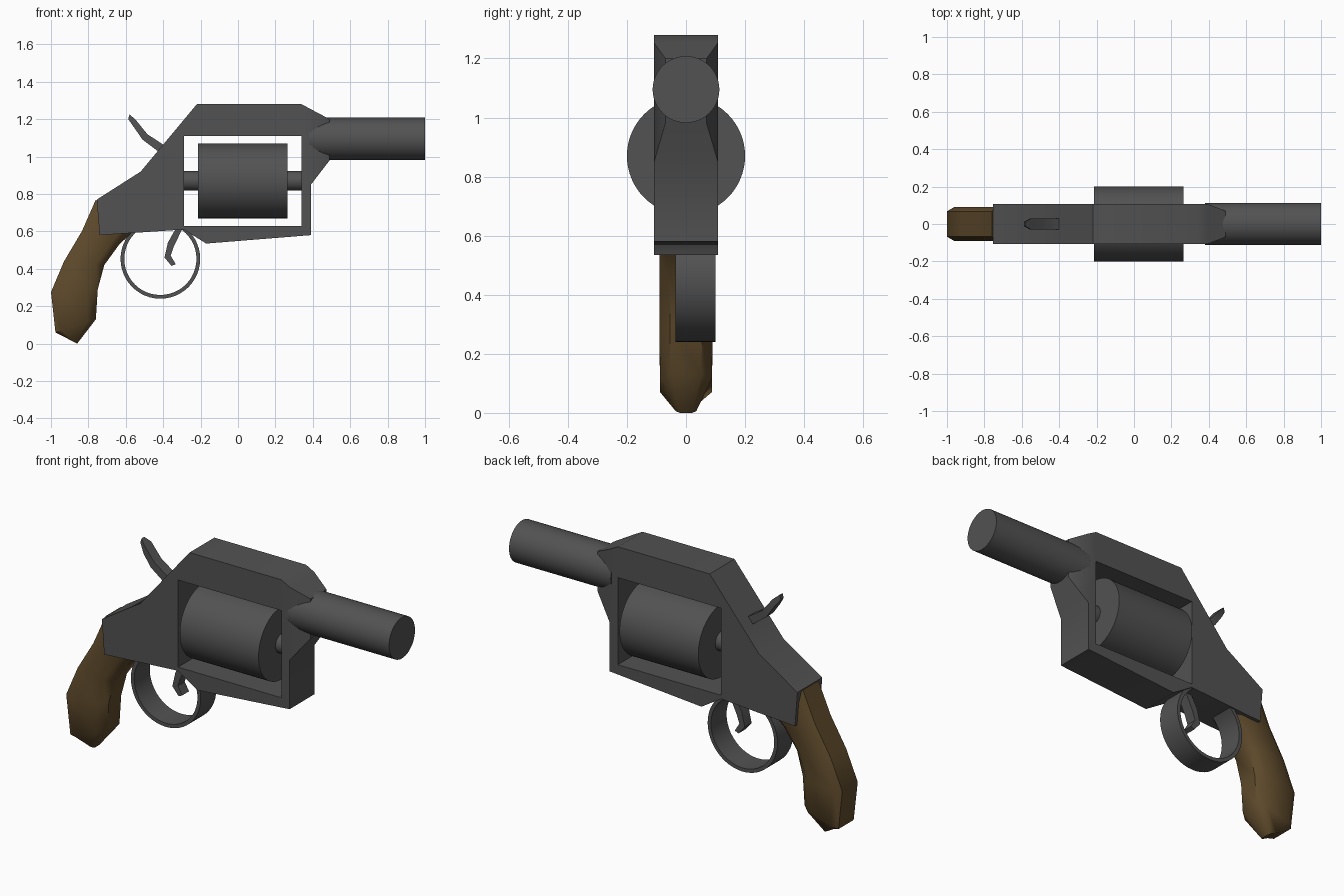
import bpy, bmesh, math

if "Cube" in bpy.data.objects:
    bpy.data.objects.remove(bpy.data.objects["Cube"])


def material(name, rgb):
    m = bpy.data.materials.new(name)
    m.diffuse_color = (*rgb, 1)
    m.use_nodes = True
    m.node_tree.nodes["Principled BSDF"].inputs["Base Color"].default_value = m.diffuse_color
    return m


METAL = material("dark_metal", (0.085, 0.085, 0.085))
WOOD = material("brown_wood", (0.115, 0.07, 0.025))


def finish(ob, mat, angle):
    ob.data.materials.append(mat)
    bpy.ops.object.select_all(action='DESELECT')
    ob.select_set(True)
    bpy.context.view_layer.objects.active = ob
    bpy.ops.object.shade_smooth_by_angle(angle=math.radians(angle))
    return ob


def from_bmesh(name, bm, mat, angle=40):
    bmesh.ops.recalc_face_normals(bm, faces=bm.faces)
    me = bpy.data.meshes.new(name)
    bm.to_mesh(me)
    bm.free()
    ob = bpy.data.objects.new(name, me)
    bpy.context.collection.objects.link(ob)
    return finish(ob, mat, angle)


def rod(name, x0, x1, z, r, sides=48):
    bpy.ops.mesh.primitive_cylinder_add(vertices=sides, radius=r, depth=x1 - x0,
                                        location=((x0 + x1) / 2, 0, z),
                                        rotation=(0, math.pi / 2, 0))
    ob = bpy.context.object
    ob.name = name
    return finish(ob, METAL, 40)


def loft(name, rings, mat, angle=40):
    """Join closed rings of points and cap both ends."""
    bm = bmesh.new()
    vs = [[bm.verts.new(p) for p in ring] for ring in rings]
    n = len(vs[0])
    for a, b in zip(vs, vs[1:]):
        for i in range(n):
            j = (i + 1) % n
            bm.faces.new((a[i], a[j], b[j], b[i]))
    bm.faces.new(vs[0])
    bm.faces.new(vs[-1])
    return from_bmesh(name, bm, mat, angle)


# Frame: outer outline paired with points round the window
outer = [(-0.755, 0.77), (-0.52, 0.92), (-0.42, 1.04), (-0.22, 1.28), (0.34, 1.28),
         (0.39, 1.253), (0.39, 0.85), (0.39, 0.58), (-0.17, 0.535), (-0.29, 0.61), (-0.74, 0.58)]
inner = [(-0.29, 0.80), (-0.29, 0.92), (-0.29, 1.04), (-0.29, 1.11), (0.34, 1.11),
         (0.34, 1.08), (0.34, 0.85), (0.34, 0.63), (-0.17, 0.63), (-0.29, 0.63), (-0.29, 0.70)]
W = 0.108
bm = bmesh.new()
o = [[bm.verts.new((x, y, z)) for x, z in outer] for y in (-W, W)]
w = [[bm.verts.new((x, y, z)) for x, z in inner] for y in (-W, W)]
n = len(outer)
for i in range(n):
    j = (i + 1) % n
    for s in (0, 1):
        bm.faces.new((o[s][i], o[s][j], w[s][j], w[s][i]))
    bm.faces.new((w[0][i], w[0][j], w[1][j], w[1][i]))
    if i != 5:
        bm.faces.new((o[0][i], o[0][j], o[1][j], o[1][i]))
# Tapered nose that holds the barrel
base = [o[0][5], o[1][5], o[1][6], o[0][6]]
tip = [bm.verts.new((0.49, y, z)) for y, z in
       ((-0.07, 1.20), (0.07, 1.20), (0.07, 0.98), (-0.07, 0.98))]
for i in range(4):
    j = (i + 1) % 4
    bm.faces.new((base[i], base[j], tip[j], tip[i]))
bm.faces.new(tip)
from_bmesh("frame", bm, METAL)

# Barrel, drum and axle
rod("barrel", 0.38, 1.0, 1.095, 0.113)
rod("drum", -0.215, 0.265, 0.87, 0.2, 64)
rod("axle", -0.30, 0.35, 0.87, 0.052, 32)

# Trigger guard: flat band ring
bm = bmesh.new()
N = 48
section = [(0.213, -0.036), (0.213, 0.10), (0.193, 0.10), (0.193, -0.036)]
rings = [[bm.verts.new((-0.415 + r * math.cos(a), y, 0.453 + r * math.sin(a))) for r, y in section]
         for a in (2 * math.pi * k / N for k in range(N))]
for k in range(N):
    a, b = rings[k], rings[(k + 1) % N]
    for i in range(4):
        j = (i + 1) % 4
        bm.faces.new((a[i], a[j], b[j], b[i]))
from_bmesh("trigger_guard", bm, METAL)


def blade(name, stations, y=0):
    """Bar through stations of (upper xz, lower xz, half width)."""
    loft(name, [[(a[0], y - h, a[1]), (a[0], y + h, a[1]), (b[0], y + h, b[1]), (b[0], y - h, b[1])]
                for a, b, h in stations], METAL)


blade("hammer", [((-0.58, 1.225), (-0.587, 1.20), 0.012), ((-0.55, 1.20), (-0.555, 1.155), 0.03),
                 ((-0.485, 1.12), (-0.51, 1.09), 0.03), ((-0.405, 1.067), (-0.43, 1.03), 0.03),
                 ((-0.37, 1.05), (-0.39, 1.00), 0.03)])
blade("trigger", [((-0.295, 0.62), (-0.33, 0.62), 0.03), ((-0.345, 0.515), (-0.375, 0.54), 0.03),
                  ((-0.36, 0.47), (-0.393, 0.46), 0.03), ((-0.333, 0.425), (-0.355, 0.415), 0.03)], 0.02)

# Grip: chamfered sections from the frame down to the butt
grip = [((-0.76, 0.77), (-0.55, 0.61), 0.09), ((-0.835, 0.60), (-0.635, 0.53), 0.09),
        ((-0.93, 0.44), (-0.715, 0.42), 0.09), ((-1.0, 0.275), (-0.75, 0.29), 0.09),
        ((-0.976, 0.06), (-0.76, 0.13), 0.088), ((-0.918, 0.03), (-0.86, 0.0), 0.035)]
shape = [(0, -0.75), (0.15, -1), (0.8, -1), (1, -0.6), (1, 0.6), (0.8, 1), (0.15, 1), (0, 0.75)]
loft("grip", [[(b[0] + t * (f[0] - b[0]), v * h, b[1] + t * (f[1] - b[1])) for t, v in shape]
              for b, f, h in grip], WOOD, 50)
